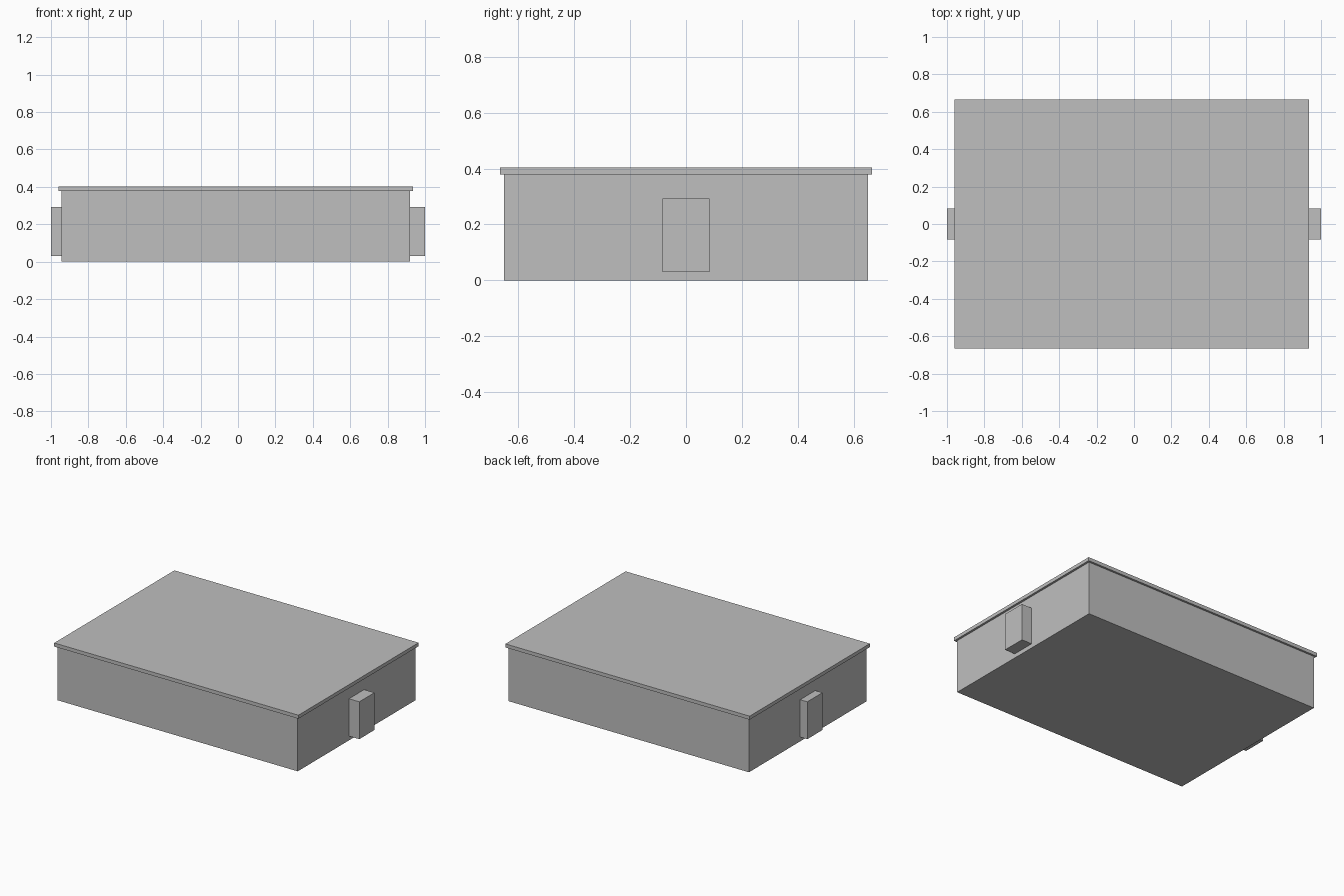
import bpy

if "Cube" in bpy.data.objects:
    bpy.data.objects.remove(bpy.data.objects["Cube"])

grey = bpy.data.materials.new("plain grey")
grey.diffuse_color = (0.52, 0.52, 0.52, 1)
grey.use_nodes = True
grey.node_tree.nodes["Principled BSDF"].inputs["Base Color"].default_value = grey.diffuse_color


def box(name, x, y, z):
    """Axis-aligned box from (min, max) pairs."""
    spans = (x, y, z)
    bpy.ops.mesh.primitive_cube_add(size=1)
    ob = bpy.context.object
    ob.name = name
    for v in ob.data.vertices:
        v.co = [a + (c + 0.5) * (b - a) for c, (a, b) in zip(v.co, spans)]
    ob.data.materials.append(grey)
    return ob


# Main box, reaching up inside the lid
box("body", (-0.945, 0.92), (-0.652, 0.652), (0, 0.40))

# Thin overhanging lid
box("lid", (-0.96, 0.935), (-0.666, 0.666), (0.378, 0.403))

# Block handles on the two short sides
for side, x in (("left", (-1.0, -0.92)), ("right", (0.92, 1.0))):
    box(side + "_handle", x, (-0.084, 0.084), (0.03, 0.292))
